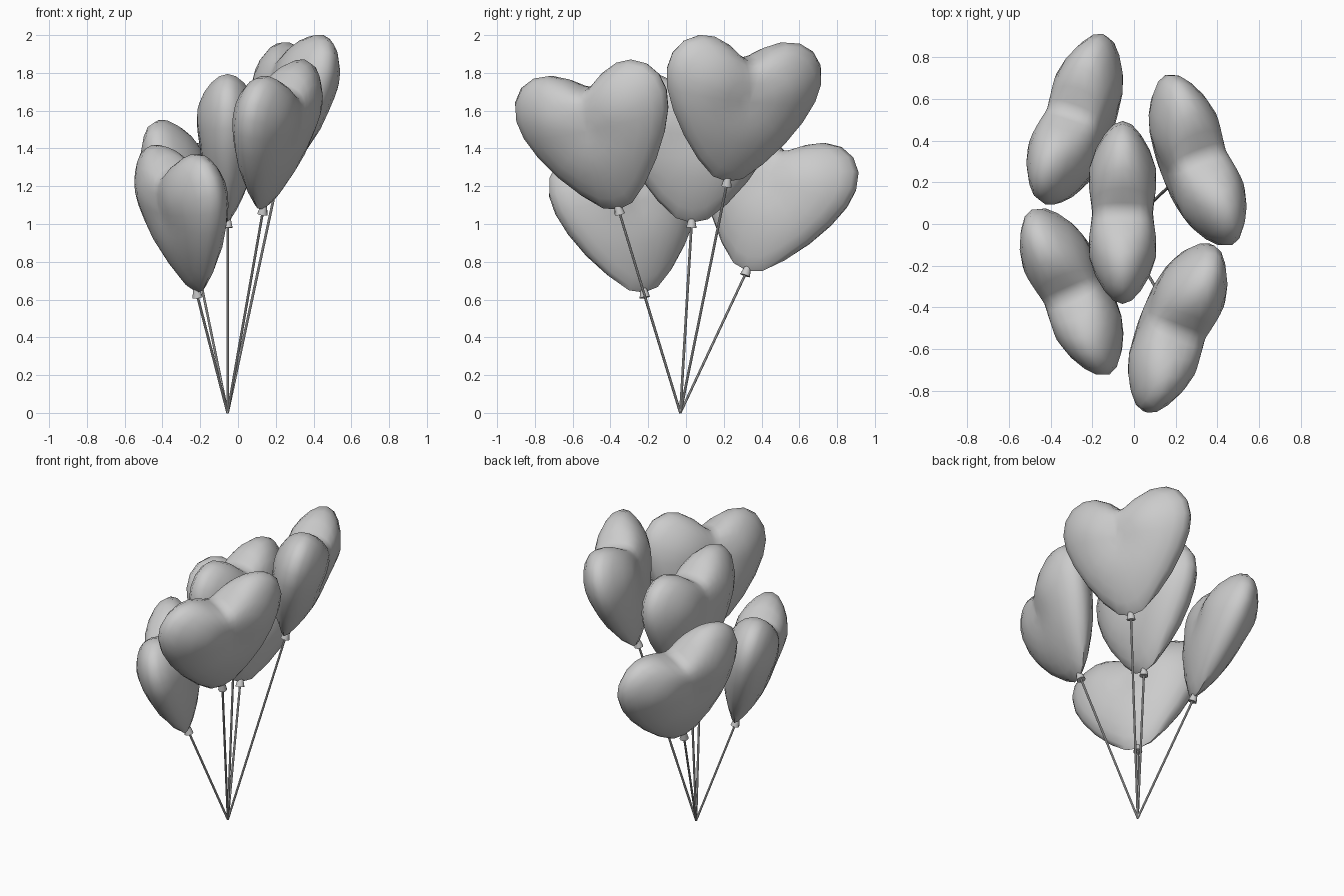
import bpy, bmesh, math
from mathutils import Vector, Matrix

if "Cube" in bpy.data.objects:
    bpy.data.objects.remove(bpy.data.objects["Cube"])

BASE = Vector((-0.055, -0.03, 0.0))
# right half of the heart outline, from tip to cusp
HALF = [(0, -0.013), (0.085, 0.008), (0.185, 0.095), (0.285, 0.215), (0.368, 0.345),
        (0.422, 0.465), (0.44, 0.565), (0.422, 0.655), (0.367, 0.725),
        (0.285, 0.762), (0.2, 0.76), (0.11, 0.722), (0.042, 0.672), (0, 0.653)]
OUTLINE = HALF + [(-u, w) for u, w in HALF[-2:0:-1]]
RINGS = [0.97, 0.88, 0.74, 0.56, 0.36, 0.17]
CENTRE = Vector((0, 0.45))


def thickness(u, w, r):
    # inflated depth: fuller in the two lobes, thinner towards the tip
    lobe = math.exp(-((abs(u) - 0.22) ** 2 + (w - 0.55) ** 2) / 0.025)
    taper = min(1, max(w + 0.013, 0) / 0.3) ** 0.35
    return 0.142 * math.sqrt(max(0, 1 - r ** 3)) * (1 + 0.25 * lobe) * taper


def finish(name, bm, matrix=Matrix(), angle=40):
    bmesh.ops.recalc_face_normals(bm, faces=bm.faces)
    mesh = bpy.data.meshes.new(name)
    bm.to_mesh(mesh)
    bm.free()
    ob = bpy.data.objects.new(name, mesh)
    bpy.context.collection.objects.link(ob)
    ob.matrix_world = matrix
    bpy.context.view_layer.objects.active = ob
    ob.select_set(True)
    bpy.ops.object.shade_smooth_by_angle(angle=math.radians(angle))
    ob.select_set(False)
    return ob


def heart(name, matrix):
    bm = bmesh.new()
    n = len(OUTLINE)
    seam = [bm.verts.new((u, 0, w)) for u, w in OUTLINE]
    for side in (-1, 1):
        prev = seam
        for r in RINGS:
            ring = []
            for p in OUTLINE:
                # inner rings relax from the heart towards a circle
                d = Vector(p) - CENTRE
                q = CENTRE + d.normalized() * r * (d.length * r + 0.34 * (1 - r))
                ring.append(bm.verts.new((q.x, side * thickness(q.x, q.y, r), q.y)))
            for i in range(n):
                j = (i + 1) % n
                bm.faces.new((prev[i], prev[j], ring[j], ring[i]))
            prev = ring
        pole = bm.verts.new((0, side * thickness(0, CENTRE.y, 0), CENTRE.y))
        for i in range(n):
            bm.faces.new((prev[i], prev[(i + 1) % n], pole))
    finish(name, bm, matrix, 50)


def rod(name, a, b, r1, r2, sides):
    d = b - a
    bm = bmesh.new()
    bmesh.ops.create_cone(bm, cap_ends=True, segments=sides, radius1=r1,
                          radius2=r2, depth=d.length)
    m = Matrix.Translation((a + b) / 2) @ d.to_track_quat('Z', 'Y').to_matrix().to_4x4()
    finish(name, bm, m)


# name, tip position, lean (x, y parts of the up axis), width direction
BALLOONS = [
    ("centre", (-0.055, 0.03, 1.02), (0.0, 0.045), (0.0, 1.0)),
    ("back_left", (-0.21, 0.325, 0.765), (-0.14, 0.32), (0.18, 0.45)),
    ("front_left", (-0.22, -0.225, 0.65), (-0.15, -0.18), (-0.2, 0.42)),
    ("front_right", (0.135, -0.36, 1.09), (0.14, -0.25), (0.185, 0.43)),
    ("back_right", (0.21, 0.22, 1.238), (0.18, 0.155), (-0.165, 0.42)),
]

for name, tip, (lx, ly), (wx, wy) in BALLOONS:
    tip = Vector(tip)
    up = Vector((lx, ly, math.sqrt(1 - lx * lx - ly * ly)))
    side = Vector((wx, wy, -(wx * lx + wy * ly) / up.z)).normalized()
    depth = up.cross(side)
    m = Matrix((side, depth, up)).transposed().to_4x4()
    heart(name + "_balloon", Matrix.Translation(tip) @ m)
    # knot flares out below the tip, string runs down to the shared base
    end = tip - up * 0.04
    rod(name + "_knot", end, tip + up * 0.01, 0.028, 0.017, 10)
    rod(name + "_string", BASE, end + up * 0.01, 0.007, 0.007, 8)
